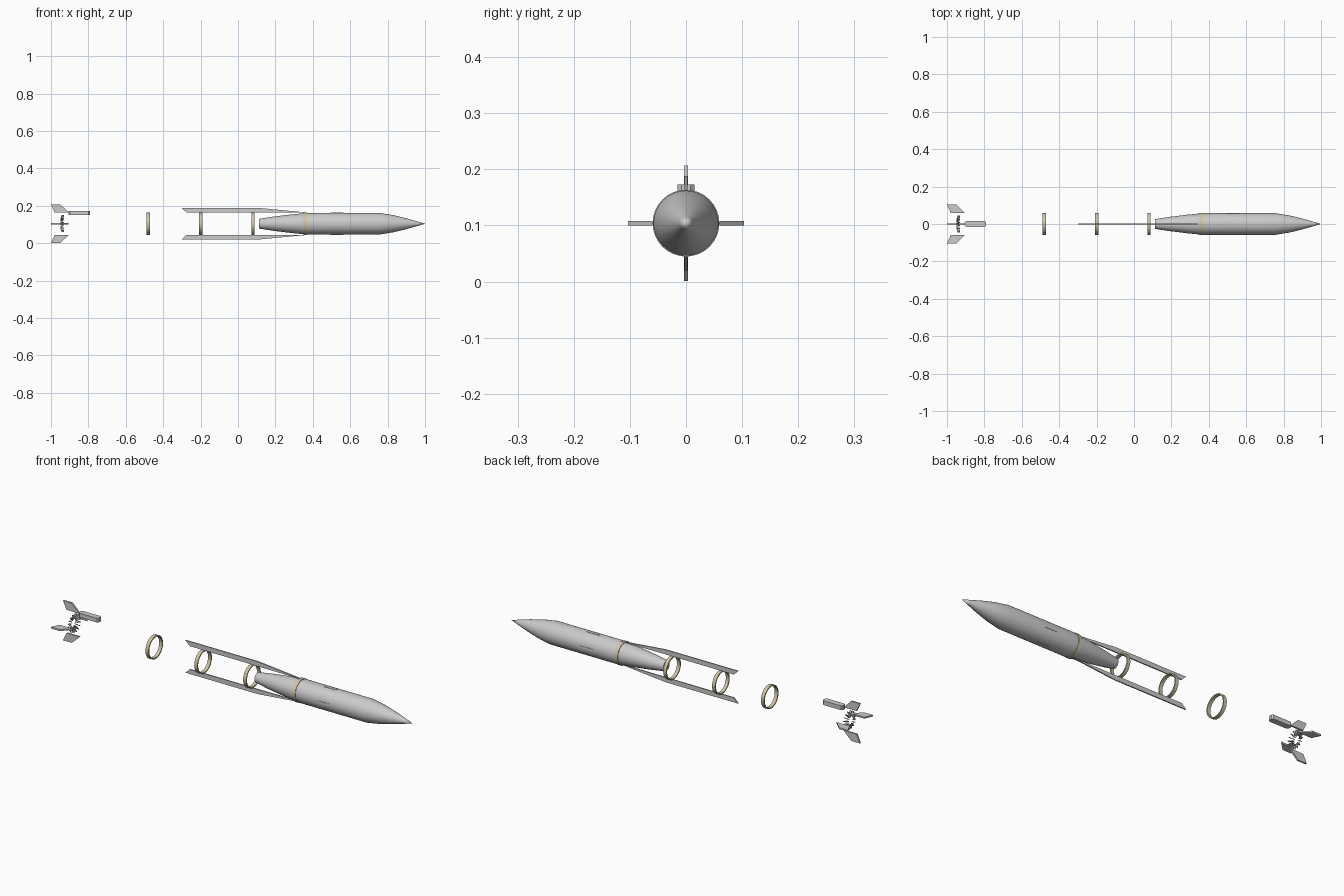
import bpy, bmesh, math
from mathutils import Matrix, Vector

if "Cube" in bpy.data.objects:
    bpy.data.objects.remove(bpy.data.objects["Cube"])

ZC = 0.104   # height of the long axis


def finish(name, bm, smooth=None, mat=None):
    bmesh.ops.recalc_face_normals(bm, faces=bm.faces)
    me = bpy.data.meshes.new(name)
    bm.to_mesh(me)
    bm.free()
    ob = bpy.data.objects.new(name, me)
    ob.location.z = ZC
    bpy.context.collection.objects.link(ob)
    if mat:
        me.materials.append(mat)
    if smooth:
        bpy.ops.object.select_all(action='DESELECT')
        ob.select_set(True)
        bpy.context.view_layer.objects.active = ob
        bpy.ops.object.shade_smooth_by_angle(angle=math.radians(smooth))
    return ob


def lathe(name, profile, seg=32, closed=False, **kw):
    """Revolve (x, radius) points around the long axis."""
    bm = bmesh.new()
    vs = [bm.verts.new((x, 0, r)) for x, r in profile]
    n = len(vs)
    es = [bm.edges.new((vs[i], vs[(i + 1) % n])) for i in range(n if closed else n - 1)]
    bmesh.ops.spin(bm, geom=vs + es, cent=(0, 0, 0), axis=(1, 0, 0),
                   angle=2 * math.pi, steps=seg)
    bmesh.ops.remove_doubles(bm, verts=bm.verts, dist=1e-5)
    return finish(name, bm, **kw)


def plate(name, outline, thick, angle, pivot_mat=None):
    """Flat plate from (x, radius) outline, turned about the long axis."""
    bm = bmesh.new()
    f = bm.faces.new([bm.verts.new((x, -thick / 2, r)) for x, r in outline])
    ext = bmesh.ops.extrude_face_region(bm, geom=[f])
    bmesh.ops.translate(bm, vec=(0, thick, 0),
                        verts=[v for v in ext['geom'] if isinstance(v, bmesh.types.BMVert)])
    m = Matrix.Rotation(angle, 4, 'X')
    bm.transform(m @ pivot_mat if pivot_mat else m)
    return finish(name, bm)


brass = bpy.data.materials.new("pale_brass")
brass.diffuse_color = (0.62, 0.56, 0.36, 1)
brass.use_nodes = True
brass.node_tree.nodes["Principled BSDF"].inputs["Base Color"].default_value = brass.diffuse_color

# main body: tapered tail, cylinder, curved nose
lathe("body", [(0.112, 0), (0.112, 0.026), (0.19, 0.038), (0.28, 0.049), (0.35, 0.056),
               (0.38, 0.058), (0.755, 0.058), (0.83, 0.046), (0.90, 0.029),
               (0.96, 0.012), (1.0, 0)], smooth=25)

# loose clamp rings
for i in range(4):
    x = -0.48 + 0.28 * i
    lathe(f"ring_{i + 1}", [(x - 0.009, 0.0595), (x + 0.009, 0.0595),
                            (x + 0.009, 0.0535), (x - 0.009, 0.0535)],
          closed=True, smooth=30, mat=brass)

# long strakes above and below
strake = [(-0.30, 0.060), (-0.27, 0.085), (0.115, 0.085), (0.36, 0.060), (0.38, 0.057),
          (0.115, 0.060)]
strake = [(-0.275, 0.060), (-0.30, 0.084), (0.115, 0.084), (0.38, 0.059), (0.115, 0.060)]
for name, a in (("strake_top", 0), ("strake_bottom", math.pi)):
    plate(name, strake, 0.006, a)

# swept tail fins
fin = [(-0.98, 0.060), (-1.0, 0.103), (-0.95, 0.103), (-0.905, 0.060)]
for i in range(4):
    plate(f"tail_fin_{i + 1}", fin, 0.008, i * math.pi / 2)

# ring of small nozzle vanes
vane = [(-0.95, 0.022), (-0.943, 0.046), (-0.930, 0.046), (-0.938, 0.022)]
for i in range(16):
    plate(f"nozzle_vane_{i + 1}", vane, 0.003, (i + 0.5) * math.pi / 8)

# flat-topped cable fairing with chamfered ends
bm = bmesh.new()
bottom = [bm.verts.new((-0.848 + sx, y, 0.047)) for sx, y in
          ((-0.057, -0.008), (-0.050, -0.015), (0.050, -0.015), (0.057, -0.008),
           (0.057, 0.008), (0.050, 0.015), (-0.050, 0.015), (-0.057, 0.008))]
ext = bmesh.ops.extrude_face_region(bm, geom=[bm.faces.new(bottom)])
bmesh.ops.translate(bm, vec=(0, 0, 0.022),
                    verts=[v for v in ext['geom'] if isinstance(v, bmesh.types.BMVert)])
finish("cable_fairing", bm)

# slim access panels on the body
for i in range(4):
    bm = bmesh.new()
    bmesh.ops.create_cube(bm, size=1)
    bm.transform(Matrix.Rotation(i * math.pi / 2, 4, 'X') @
                 Matrix.Translation((0.53, 0, 0.057)) @ Matrix.Diagonal((0.07, 0.012, 0.004, 1)))
    finish(f"access_panel_{i + 1}", bm)
